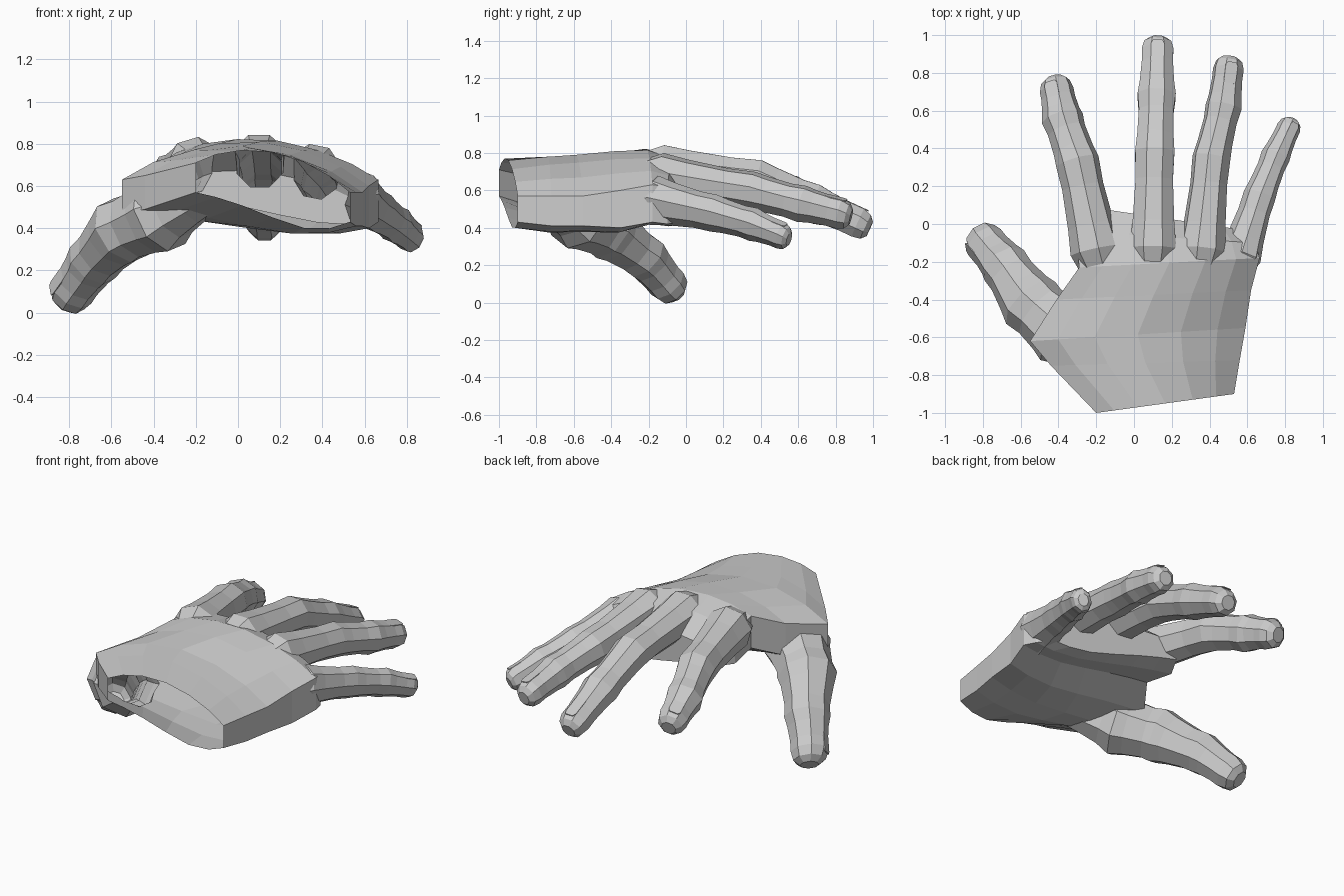
import bpy
import bmesh
import math
from mathutils import Vector

cube = bpy.data.objects.get("Cube")
if cube:
    bpy.data.objects.remove(cube, do_unlink=True)

skin = bpy.data.materials.new("pale_grey")
skin.use_nodes = True
skin.diffuse_color = (0.6, 0.6, 0.6, 1)
skin.node_tree.nodes["Principled BSDF"].inputs["Base Color"].default_value = skin.diffuse_color


def loft(name, rings):
    """Closed skin through a series of equal rings, capped at both ends."""
    bm = bmesh.new()
    loops = [[bm.verts.new(p) for p in ring] for ring in rings]
    count = len(loops[0])
    for a, b in zip(loops, loops[1:]):
        for i in range(count):
            j = (i + 1) % count
            bm.faces.new((a[i], a[j], b[j], b[i]))
    bm.faces.new(loops[0])
    bm.faces.new(loops[-1])
    bmesh.ops.recalc_face_normals(bm, faces=bm.faces)
    mesh = bpy.data.meshes.new(name)
    bm.to_mesh(mesh)
    bm.free()
    mesh.materials.append(skin)
    obj = bpy.data.objects.new(name, mesh)
    bpy.context.collection.objects.link(obj)
    return obj


def frame(tangent, up):
    """Side and up directions square to a tangent."""
    tangent = tangent.normalized()
    side = tangent.cross(Vector(up)).normalized()
    return side, side.cross(tangent).normalized()


def octagon(centre, side, up, width, height):
    points = []
    for k in range(8):
        angle = math.pi * (k + 0.5) / 4
        # flatter back, fuller pad
        drop = 1.06 if math.sin(angle) < 0 else 1.0
        points.append(centre + side * math.cos(angle) * width * 1.06
                      + up * math.sin(angle) * height * 1.06 * drop)
    return points


def nail(name, base, tip, up, radius, height):
    """Thin plate lying on the back of the last joint."""
    axis = tip - base
    side, normal = frame(axis, up)
    start = base + axis * 0.55
    end = tip + axis.normalized() * radius * 0.3
    rings = []
    for lift in (0.95, 1.02):
        ring = []
        for along, wide in ((0, 0.3), (0.15, 0.42), (0.85, 0.42), (1, 0.3)):
            ring.append((start.lerp(end, along), wide))
        outline = [c + side * w * radius for c, w in ring]
        outline += [c - side * w * radius for c, w in reversed(ring)]
        rings.append([p + normal * height * lift for p in outline])
    return loft(name, rings)


def digit(name, joints, radii, up, tall=1.0):
    """Jointed finger: knuckles swell, the bones between are slimmer."""
    joints = [Vector(j) for j in joints]
    # root sinking back into the palm
    axis = (joints[1] - joints[0]).normalized()
    side, normal = frame(axis, up)
    root = joints[0] - axis * radii[0] * 1.8 - normal * radii[0] * 0.45
    rings = [octagon(root, side, normal, radii[0] * 0.6, radii[0] * 0.6)]
    for k in range(len(joints) - 1):
        a, b = joints[k], joints[k + 1]
        before = a - joints[k - 1] if k else b - a
        for t, swell in ((0, 1.05), (0.28, 0.98), (0.72, 0.95)):
            tangent = (b - a).normalized()
            if t == 0:
                tangent += before.normalized()
            side, normal = frame(tangent, up)
            size = (radii[k] * (1 - t) + radii[k + 1] * t) * swell
            rings.append(octagon(a.lerp(b, t), side, normal, size, size * tall))
    # rounded fingertip
    axis = (joints[-1] - joints[-2]).normalized()
    side, normal = frame(axis, up)
    r = radii[-1]
    for reach, size in ((0, 1), (0.55, 0.85), (0.85, 0.5)):
        centre = joints[-1] + axis * reach * r - normal * r * reach * 0.1
        rings.append(octagon(centre, side, normal, r * size, r * size * tall))
    nail(name + "_nail", joints[-2], joints[-1], up, r, r * tall * 0.98)
    return loft(name, rings)


# Palm sections: left edge, right edge, edge half height, back arch, heel depth
SECTIONS = [
    ((-.2, -1, .64), (.53, -.9, .5), .07, .12, .07),
    ((-.44, -.75, .57), (.56, -.72, .49), .08, .17, .06),
    ((-.55, -.62, .55), (.59, -.55, .49), .08, .19, .05),
    ((-.41, -.4, .58), (.62, -.35, .5), .1, .17, .05),
    ((-.29, -.23, .66), (.665, -.18, .53), .1, .12, .04),
    ((-.31, -.04, .64), (.64, -.1, .52), .1, .09, .04),
    ((-.24, .09, .6), (.57, -.03, .48), .05, .07, .04),
]
COLUMNS = (0, .13, .3, .5, .7, .87, 1)


def palm_ring(left, right, edge, back, heel):
    left, right = Vector(left), Vector(right)
    top, bottom = [], []
    for u in COLUMNS:
        arch = math.sin(math.pi * u) ** 0.8 if 0 < u < 1 else 0
        # the underside is fullest towards the little finger
        bulge = math.sin(math.pi * u * u)
        point = left.lerp(right, u)
        top.append(point + Vector((0, 0, edge + back * arch)))
        bottom.append(point - Vector((0, 0, edge + heel * bulge)))
    return top + bottom[::-1]


hand = loft("hand", [palm_ring(*s) for s in SECTIONS])

digits = [
    digit("index_finger",
          [(-.2, -.14, .695), (-.3, .33, .65), (-.38, .56, .57), (-.41, .71, .51)],
          (.125, .104, .1, .085), (-.3, 0, 1)),
    digit("middle_finger",
          [(.1, -.13, .725), (.11, .38, .665), (.12, .68, .54), (.125, .92, .43)],
          (.12, .101, .098, .085), (0, 0, 1), .95),
    digit("ring_finger",
          [(.36, -.14, .675), (.41, .35, .6), (.475, .62, .53), (.5, .82, .48)],
          (.115, .092, .088, .078), (.2, 0, 1)),
    digit("little_finger",
          [(.56, -.17, .55), (.665, .15, .48), (.75, .36, .42), (.82, .51, .36)],
          (.1, .075, .068, .058), (.4, 0, 1), 1.2),
    digit("thumb",
          [(-.16, -.74, .57), (-.37, -.58, .47), (-.55, -.42, .39),
           (-.69, -.22, .24), (-.79, -.1, .1)],
          (.1, .17, .15, .115, .1), (-.6, -.5, .4)),
]

# Fuse the digits into the palm as one shell
for part in digits:
    fuse = hand.modifiers.new(part.name, 'BOOLEAN')
    fuse.operation = 'UNION'
    fuse.solver = 'EXACT'
    fuse.object = part
bpy.context.view_layer.update()
graph = bpy.context.evaluated_depsgraph_get()
fused = bpy.data.meshes.new_from_object(hand.evaluated_get(graph))
hand.modifiers.clear()
hand.data = fused
for part in digits:
    bpy.data.objects.remove(part, do_unlink=True)

# Open the wrist
bm = bmesh.new()
bm.from_mesh(fused)
bm.normal_update()
cut = Vector(SECTIONS[0][1]) - Vector(SECTIONS[0][0])
outward = Vector((cut.y, -cut.x, 0)).normalized()
wrist = [f for f in bm.faces
         if f.normal.dot(outward) > 0.98 and f.calc_center_median().y < -0.88]
bmesh.ops.delete(bm, geom=wrist, context='FACES')
bm.to_mesh(fused)
bm.free()
